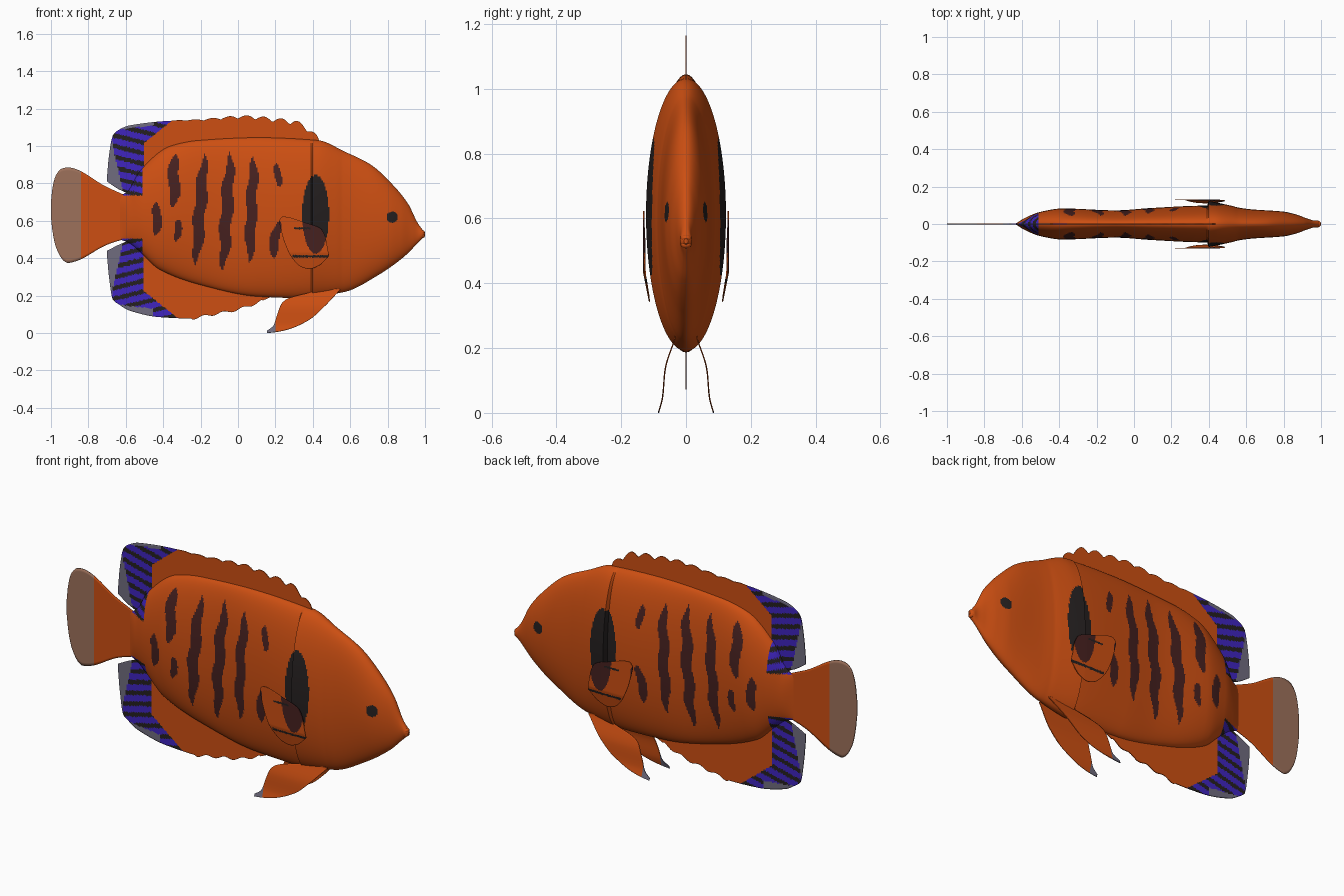
import bpy, bmesh, math

if "Cube" in bpy.data.objects:
    bpy.data.objects.remove(bpy.data.objects["Cube"])


def material(name, rgb):
    m = bpy.data.materials.new(name)
    m.use_nodes = True
    m.diffuse_color = (*rgb, 1)
    m.node_tree.nodes["Principled BSDF"].inputs["Base Color"].default_value = (*rgb, 1)
    return m


PALETTE = [
    material("orange", (.61, .078, .006)),
    material("maroon", (.062, .015, .014)),
    material("black", (.018, .014, .014)),
    material("blue", (.05, .018, .52)),
    material("fin grey", (.16, .15, .21)),
    material("tail tan", (.34, .165, .105)),
]
ORANGE, MAROON, BLACK, BLUE, GREY, TAN = range(len(PALETTE))


def curve(pts, x):
    """Smooth interpolation without overshoot through (x, value) points."""
    if x <= pts[0][0]:
        return pts[0][1]
    if x >= pts[-1][0]:
        return pts[-1][1]
    i = max(k for k in range(len(pts) - 1) if pts[k][0] <= x)

    def secant(k):
        k = min(max(k, 0), len(pts) - 2)
        return (pts[k + 1][1] - pts[k][1]) / (pts[k + 1][0] - pts[k][0])

    def slope(k):
        a, b = secant(k - 1), secant(k)
        return 2 * a * b / (a + b) if a * b > 0 else 0

    (x0, v0), (x1, v1) = pts[i], pts[i + 1]
    h = x1 - x0
    t = (x - x0) / h
    s = t * t * (3 - 2 * t)
    return v0 + (v1 - v0) * s + h * t * (1 - t) * (slope(i) * (1 - t) - slope(i + 1) * t)


def finish(name, bm, paint):
    """Colour each face by position and link the object."""
    bmesh.ops.recalc_face_normals(bm, faces=bm.faces)
    for f in bm.faces:
        c = f.calc_center_median()
        f.material_index = paint(c.x, c.z)
    mesh = bpy.data.meshes.new(name)
    bm.to_mesh(mesh)
    bm.free()
    for m in PALETTE:
        mesh.materials.append(m)
    ob = bpy.data.objects.new(name, mesh)
    bpy.context.collection.objects.link(ob)
    bpy.ops.object.select_all(action="DESELECT")
    ob.select_set(True)
    bpy.context.view_layer.objects.active = ob
    bpy.ops.object.shade_smooth_by_angle(angle=math.radians(35))
    return ob


# Body profiles: back, belly and half width along the length
BACK = [(-.63, .73), (-.58, .77), (-.53, .86), (-.36, 1.0), (-.21, 1.03), (.11, 1.045), (.43, 1.03),
        (.57, .97), (.71, .9), (.83, .79), (.91, .69), (.96, .59), (.985, .555), (1, .538)]
BELLY = [(-.63, .5), (-.58, .48), (-.53, .44), (-.42, .34), (-.21, .26), (.11, .195), (.33, .187),
         (.57, .22), (.75, .31), (.89, .41), (.96, .48), (.985, .505), (1, .522)]
WIDTH = [(-.63, .004), (-.58, .034), (-.5, .065), (-.38, .083), (-.1, .073), (.1, .086), (.38, .098),
         (.52, .092), (.62, .079), (.8, .066), (.87, .05), (.93, .028), (.97, .018), (.985, .018), (1, .006)]

# Flank markings: top x, top z, bottom x, bottom z, half width
STRIPES = [(-.34, .96, -.345, .67, .03), (-.43, .7, -.44, .52, .024), (-.32, .61, -.33, .49, .02),
           (-.18, .96, -.225, .36, .03), (-.04, .97, -.08, .33, .031), (.085, .95, .06, .37, .029),
           (.21, .91, .215, .78, .018), (.215, .6, .185, .4, .026)]


def in_gill_spot(x, z):
    return ((x - .415) / .072) ** 2 + ((z - .635) / .21) ** 2 < 1


def in_stripe(x, z):
    for xt, zt, xb, zb, w in STRIPES:
        t = (zt - z) / (zt - zb)
        if 0 < t < 1:
            mid = xt + (xb - xt) * t + .007 * math.sin(z * 31 + xt * 9)
            if abs(x - mid) < w * (1 - abs(2 * t - 1) ** 4):
                return True
    return False


def banded(x, z):
    """Slanted blue and black bars."""
    return BLUE if math.sin((abs(z - .62) + .25 * x) * 110) > -.25 else BLACK


def paint_body(x, z):
    if (x - .825) ** 2 + (z - .62) ** 2 < .03 ** 2 or in_gill_spot(x, z):
        return BLACK
    if x < -.51 and abs(z - .62) > .115:
        return banded(x, z)
    return MAROON if in_stripe(x, z) else ORANGE


# Body: elliptical rings with a raised gill cover edge
bm = bmesh.new()
RINGS, SIDES = 234, 232
rings = []
for i in range(RINGS):
    x = -.63 + 1.63 * i / (RINGS - 1)
    hi, lo, w = curve(BACK, x), curve(BELLY, x), curve(WIDTH, x)
    if x > .395:
        w += .026 * max(0, 1 - (x - .395) / .16)
    ring = []
    for k in range(SIDES):
        a = math.tau * k / SIDES
        ring.append(bm.verts.new((x, w * math.cos(a), (hi + lo) / 2 + (hi - lo) / 2 * math.sin(a))))
    rings.append(ring)
for r, q in zip(rings, rings[1:]):
    for k in range(SIDES):
        n = (k + 1) % SIDES
        bm.faces.new((r[k], r[n], q[n], q[k]))
bm.faces.new(rings[0])
bm.faces.new(rings[-1])
finish("body", bm, paint_body)

# Lips
for name, z in (("upper_lip", .539), ("lower_lip", .519)):
    bm = bmesh.new()
    bmesh.ops.create_uvsphere(bm, u_segments=20, v_segments=12, radius=.013)
    bmesh.ops.scale(bm, vec=(.9, 1.2, .85), verts=bm.verts)
    bmesh.ops.translate(bm, vec=(.987, 0, z), verts=bm.verts)
    finish(name, bm, lambda x, z: ORANGE)


def fin(name, x0, x1, top, bottom, paint, side=lambda x, z: 0, nx=60, nz=30):
    """Thin sheet spanning two edge functions of x."""
    bm = bmesh.new()
    grid = []
    for i in range(nx + 1):
        x = x0 + (x1 - x0) * i / nx
        hi, lo = top(x), bottom(x)
        zs = [lo + (hi - lo) * k / nz for k in range(nz + 1)]
        grid.append([bm.verts.new((x, side(x, z), z)) for z in zs])
    for a, b in zip(grid, grid[1:]):
        for k in range(nz):
            bm.faces.new((a[k], b[k], b[k + 1], a[k + 1]))
    ob = finish(name, bm, paint)
    mod = ob.modifiers.new("thickness", "SOLIDIFY")
    mod.thickness, mod.offset = .004, 0
    return ob


def paint_median_fin(x, z):
    h = abs(z - .62)
    if x < -.68 + (.43 - h) * .22 or (x < -.45 and h > .475 + .12 * (x + .58)):
        return GREY
    if x < -.505 or h > .51 + .8 * (x + .36):
        return banded(x, z)
    return ORANGE


# Dorsal fin with a spiny front, anal fin with a scalloped edge
DORSAL = [(-.7, .84), (-.69, .95), (-.67, 1.055), (-.64, 1.085), (-.58, 1.11), (-.36, 1.135), (-.2, 1.14),
          (.03, 1.155), (.2, 1.138), (.3, 1.125), (.37, 1.09), (.44, 1.025)]
ANAL = [(-.7, .41), (-.69, .3), (-.67, .18), (-.64, .155), (-.58, .12), (-.42, .085), (-.26, .078),
        (-.13, .1), (0, .125), (.1, .16), (.17, .19)]


def spines(x):
    grow = min(1, max(0, (x + .4) / .7)) * (x < .43)
    return curve(DORSAL, x) + .03 * grow * (abs(math.sin(x * 34)) - .5)


def scallops(x):
    return curve(ANAL, x) + (.007 * math.sin(x * 60) if -.25 < x < .13 else 0)


fin("dorsal_fin", -.7, .44, spines,
    lambda x: curve([(-.7, .81), (-.63, .765), (-.57, .745), (-.5, .8), (-.36, .95), (-.2, 1), (.44, 1)], x),
    paint_median_fin, nx=150, nz=50)
fin("anal_fin", -.7, .17,
    lambda x: curve([(-.7, .44), (-.63, .475), (-.57, .495), (-.5, .44), (-.4, .36), (-.2, .28), (.17, .21)], x),
    scallops, paint_median_fin, nx=120, nz=50)

# Tail fin
TAIL_TOP = [(-1, .7), (-.99, .79), (-.97, .85), (-.94, .88), (-.91, .885), (-.7, .78), (-.6, .735)]
TAIL_LOW = [(-1, .62), (-.99, .53), (-.97, .45), (-.93, .385), (-.91, .375), (-.87, .383), (-.7, .472), (-.6, .505)]
fin("tail_fin", -1, -.6, lambda x: curve(TAIL_TOP, x), lambda x: curve(TAIL_LOW, x),
    lambda x, z: TAN if x < -.84 else ORANGE)


# Paired fins, mirrored across the body
def paint_pectoral(x, z):
    if abs(z - .41) < .006 and x > .29 or abs(z - .56) < .005 and .3 < x < .39:
        return BLACK
    return MAROON if in_gill_spot(x, z) or in_stripe(x, z) else ORANGE


PEC_TOP = [(.22, .605), (.24, .623), (.36, .59), (.44, .56), (.465, .52), (.485, .42)]
PEC_LOW = [(.22, .59), (.235, .53), (.25, .48), (.29, .4), (.34, .353), (.38, .343), (.43, .36), (.485, .41)]
PEL_TOP = [(.155, .012), (.19, .04), (.21, .1), (.235, .16), (.27, .185), (.38, .215), (.48, .24), (.545, .235)]
PEL_LOW = [(.155, 0), (.2, .005), (.27, .02), (.38, .07), (.46, .14), (.545, .23)]
for name, s in (("left", 1), ("right", -1)):
    fin(name + "_pectoral_fin", .22, .485, lambda x: curve(PEC_TOP, x), lambda x: curve(PEC_LOW, x),
        paint_pectoral, lambda x, z: s * (.13 - .2 * max(0, .43 - z) - .04 * max(0, x - .4)), nz=50)
    fin(name + "_pelvic_fin", .155, .545, lambda x: curve(PEL_TOP, x), lambda x: curve(PEL_LOW, x),
        lambda x, z: GREY if x < .2 else ORANGE,
        lambda x, z: s * curve([(0, .085), (.05, .072), (.13, .065), (.23, .034)], z))
